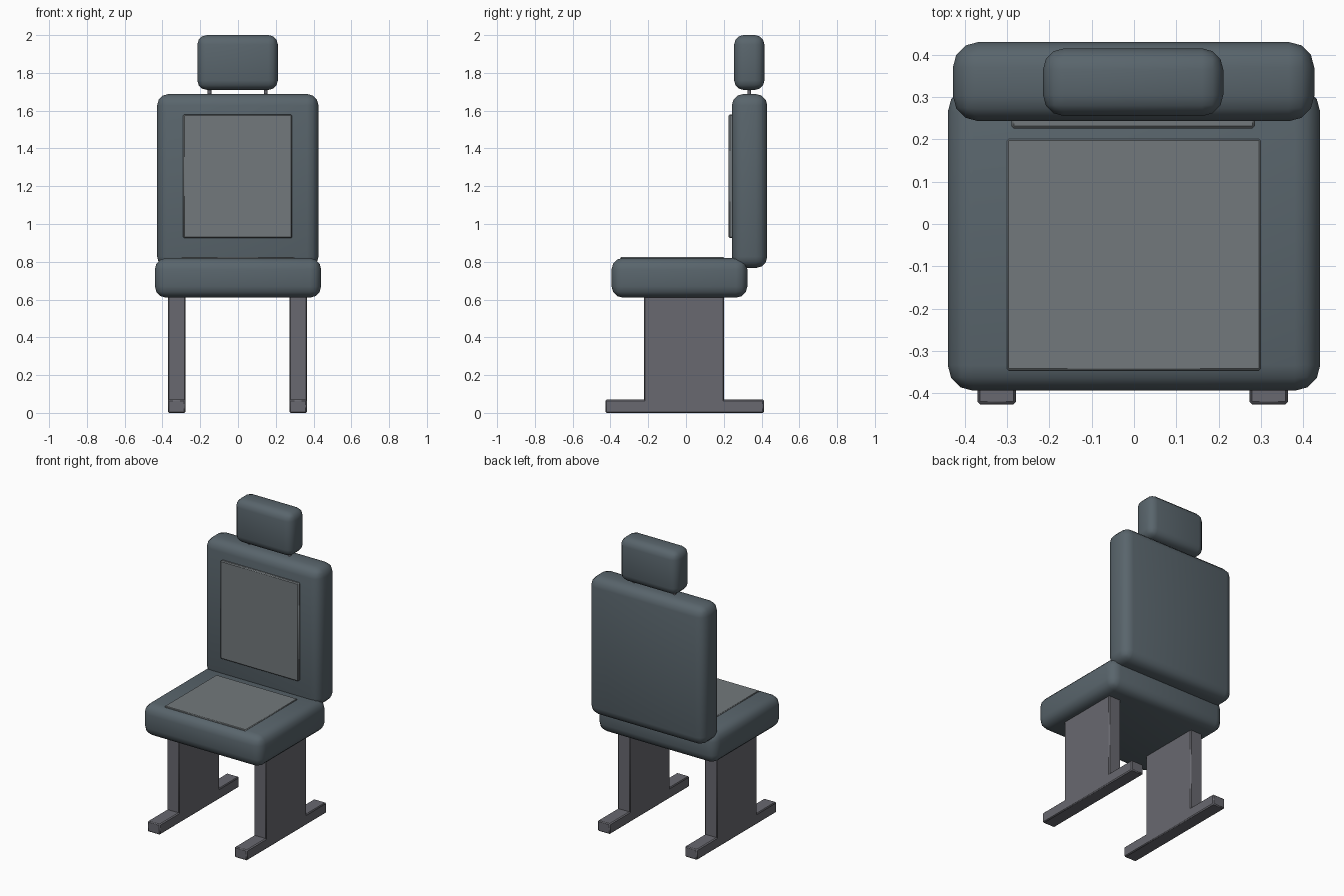
import bpy

if "Cube" in bpy.data.objects:
    bpy.data.objects.remove(bpy.data.objects["Cube"])


def block(name, x, y, z, bevel=0.0, segments=3):
    """Rounded box from (min, max) ranges on each axis."""
    bpy.ops.mesh.primitive_cube_add(size=1)
    ob = bpy.context.object
    ob.name = name
    for v in ob.data.vertices:
        v.co = [r[0] + (c + 0.5) * (r[1] - r[0]) for r, c in zip((x, y, z), v.co)]
    if bevel:
        mod = ob.modifiers.new("Bevel", "BEVEL")
        mod.width = bevel
        mod.segments = segments
        mod.limit_method = 'NONE'
        bpy.ops.object.modifier_apply(modifier=mod.name)
    bpy.ops.object.shade_smooth_by_angle(angle=0.7)
    mat = dark if segments >= 3 else light
    ob.data.materials.append(mat)
    return ob


def paint(name, color):
    mat = bpy.data.materials.new(name)
    mat.diffuse_color = (*color, 1)
    mat.use_nodes = True
    mat.node_tree.nodes["Principled BSDF"].inputs["Base Color"].default_value = mat.diffuse_color
    return mat


dark = paint("dark_fabric", (0.10, 0.13, 0.15))
light = paint("light_fabric", (0.17, 0.19, 0.20))
metal = paint("frame_metal", (0.14, 0.14, 0.16))

# Cushions
block("seat", (-0.44, 0.44), (-0.394, 0.325), (0.61, 0.82), 0.06)
block("backrest", (-0.428, 0.426), (0.243, 0.43), (0.767, 1.688), 0.06)
block("headrest", (-0.215, 0.211), (0.255, 0.415), (1.71, 2.0), 0.05)

# Inset panels on the cushions
block("seat_panel", (-0.3, 0.299), (-0.346, 0.201), (0.795, 0.825), 0.004, 1)
block("backrest_panel", (-0.29, 0.286), (0.226, 0.26), (0.925, 1.58), 0.006, 1)

for side, s in (("left", -1), ("right", 1)):
    # Headrest posts
    bpy.ops.mesh.primitive_cylinder_add(vertices=12, radius=0.01, depth=0.12,
                                        location=(s * 0.149 - 0.002, 0.335, 1.70))
    post = bpy.context.object
    post.name = side + "_headrest_post"
    bpy.ops.object.shade_smooth_by_angle(angle=0.7)
    # Leg plates and floor runners
    xs = tuple(sorted((s * 0.276 - 0.003, s * 0.367 - 0.003)))
    leg = block(side + "_leg", xs, (-0.222, 0.201), (0.03, 0.65), 0.005, 1)
    runner = block(side + "_runner", xs, (-0.426, 0.412), (0.0, 0.07), 0.006, 1)
    for ob in (post, leg, runner):
        ob.data.materials.clear()
        ob.data.materials.append(metal)
